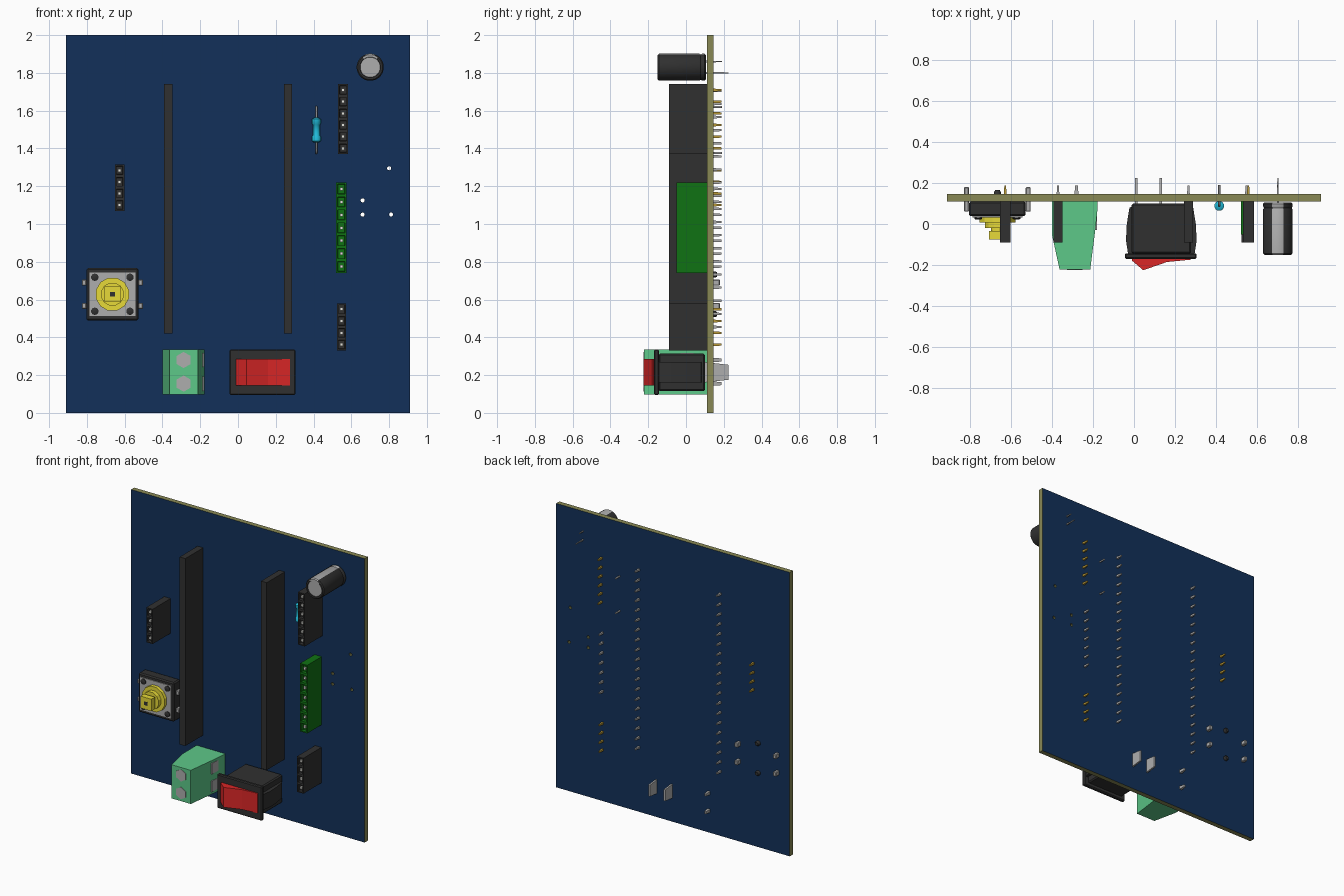
import bpy, bmesh, math
from mathutils import Matrix, Vector

if "Cube" in bpy.data.objects:
    bpy.data.objects.remove(bpy.data.objects["Cube"])


def mat(name, r, g, b):
    m = bpy.data.materials.new(name)
    m.diffuse_color = (r, g, b, 1)
    m.use_nodes = True
    m.node_tree.nodes["Principled BSDF"].inputs["Base Color"].default_value = m.diffuse_color
    return m


BLUE = mat("board_blue", 0.006, 0.03, 0.1)
OLIVE = mat("board_core", 0.25, 0.25, 0.09)
BLACK = mat("black_plastic", 0.03, 0.03, 0.03)
SILVER = mat("silver", 0.42, 0.42, 0.42)
PALE = mat("pale_metal", 0.8, 0.8, 0.75)
GOLD = mat("gold", 0.5, 0.33, 0.04)
GREEN = mat("dark_green", 0.005, 0.17, 0.007)
MINT = mat("mint_green", 0.11, 0.58, 0.25)
RED = mat("red", 0.7, 0.02, 0.02)
YELLOW = mat("yellow", 0.8, 0.7, 0.04)
CYAN = mat("cyan", 0.015, 0.5, 0.7)

FACE, BACK = 0.11, 0.145      # front and back planes of the board


def finish(name, bm, *mats):
    bmesh.ops.recalc_face_normals(bm, faces=bm.faces)
    me = bpy.data.meshes.new(name)
    bm.to_mesh(me)
    bm.free()
    for m in mats:
        me.materials.append(m)
    ob = bpy.data.objects.new(name, me)
    bpy.context.collection.objects.link(ob)
    return ob


def add_box(bm, x0, x1, y0, y1, z0, z1):
    mtx = Matrix.Translation(((x0 + x1) / 2, (y0 + y1) / 2, (z0 + z1) / 2)) @ \
        Matrix.Diagonal((x1 - x0, y1 - y0, z1 - z0, 1))
    return bmesh.ops.create_cube(bm, size=1, matrix=mtx)["verts"]


def box(name, m, *dims, bevel=0):
    bm = bmesh.new()
    add_box(bm, *dims)
    if bevel:
        bmesh.ops.bevel(bm, geom=bm.edges[:], offset=bevel, segments=1, affect='EDGES')
    return finish(name, bm, m)


def lathe(name, m, centre, axis, profile, sides=16, smooth=True):
    # profile: (radius, distance along axis)
    bm = bmesh.new()
    q = Vector((0, 0, 1)).rotation_difference(Vector(axis))
    rings = []
    for r, d in profile:
        rings.append([bm.verts.new(Vector(centre) + q @ Vector(
            (r * math.cos(a), r * math.sin(a), d)))
            for a in (2 * math.pi * (i + 0.5) / sides for i in range(sides))])
    for a, b in zip(rings, rings[1:]):
        for i in range(sides):
            j = (i + 1) % sides
            bm.faces.new((a[i], a[j], b[j], b[i]))
    bm.faces.new(rings[0])
    bm.faces.new(rings[-1])
    ob = finish(name, bm, m)
    if smooth:
        bpy.context.view_layer.objects.active = ob
        ob.select_set(True)
        bpy.ops.object.shade_smooth_by_angle(angle=math.radians(40))
        ob.select_set(False)
    return ob


def prism(name, m, pts, z0, z1):
    # extrude an (x, y) outline upwards
    bm = bmesh.new()
    f = bm.faces.new([bm.verts.new((x, y, z0)) for x, y in pts])
    new = bmesh.ops.extrude_face_region(bm, geom=[f])["geom"]
    bmesh.ops.translate(bm, vec=(0, 0, z1 - z0),
                        verts=[v for v in new if isinstance(v, bmesh.types.BMVert)])
    return finish(name, bm, m)


def pins(name, m, places, y0, y1, w=0.009):
    # small pins with pointed tips
    bm = bmesh.new()
    for x, z in places:
        for v in add_box(bm, x - w, x + w, y0, y1, z - w, z + w):
            if v.co.y > (y0 + y1) / 2:
                v.co.x = x + (v.co.x - x) * 0.45
                v.co.z = z + (v.co.z - z) * 0.6
    return finish(name, bm, m)


def header(name, m, pin_m, x0, x1, y0, z0, z1, n, sockets=True):
    # socket strip with one recessed opening per pin
    bm = bmesh.new()
    add_box(bm, x0, x1, y0, FACE, z0, z1)
    step = (z1 - z0) / n
    xm = (x0 + x1) / 2
    places = [(xm, z0 + step * (i + 0.5)) for i in range(n)]
    if sockets:
        for i in range(1, n):
            bmesh.ops.bisect_plane(bm, geom=bm.verts[:] + bm.edges[:] + bm.faces[:],
                                   plane_co=(0, 0, z0 + step * i), plane_no=(0, 0, 1))
        bmesh.ops.recalc_face_normals(bm, faces=bm.faces)
        front = [f for f in bm.faces if f.normal.y < -0.9]
        bmesh.ops.inset_individual(bm, faces=front, thickness=0.011)
        bmesh.ops.inset_individual(bm, faces=front, thickness=0.003, depth=-0.02)
        contacts = bmesh.new()
        for x, z in places:
            add_box(contacts, x - 0.008, x + 0.008, y0 + 0.008, y0 + 0.03, z - 0.008, z + 0.008)
        finish(name + "_contacts", contacts, PALE)
    finish(name, bm, m)
    pins(name + "_pins", pin_m, places, FACE, 0.187)


# circuit board with four through holes
board = box("circuit_board", BLUE, -0.91, 0.91, FACE, BACK, 0, 2)
bm = bmesh.new()
for x, z in ((0.80, 1.295), (0.66, 1.125), (0.66, 1.05), (0.81, 1.05)):
    bmesh.ops.create_cone(bm, cap_ends=True, segments=10, radius1=0.011, radius2=0.011, depth=0.2,
                          matrix=Matrix.Translation((x, 0.13, z)) @ Matrix.Rotation(math.pi / 2, 4, 'X'))
cutter = finish("hole_cutter", bm)
mod = board.modifiers.new("holes", 'BOOLEAN')
mod.object, mod.operation, mod.solver = cutter, 'DIFFERENCE', 'EXACT'
bpy.context.view_layer.objects.active = board
bpy.ops.object.modifier_apply(modifier="holes")
bpy.data.objects.remove(cutter)
board.data.materials.clear()
board.data.materials.append(BLUE)
board.data.materials.append(OLIVE)
for p in board.data.polygons:
    p.material_index = 0 if abs(p.normal.y) > 0.5 else 1

# socket strips
header("long_strip_left", BLACK, SILVER, -0.392, -0.348, -0.09, 0.42, 1.74, 19, False)
header("long_strip_right", BLACK, SILVER, 0.243, 0.287, -0.09, 0.42, 1.74, 19, False)
header("header_top_right", BLACK, GOLD, 0.53, 0.583, -0.09, 1.37, 1.74, 6)
header("header_bottom_right", BLACK, GOLD, 0.523, 0.573, -0.09, 0.33, 0.58, 4)
header("header_left", BLACK, GOLD, -0.652, -0.602, -0.09, 1.07, 1.315, 4)
header("green_header", GREEN, SILVER, 0.52, 0.575, -0.05, 0.74, 1.22, 7)

# capacitor with pale stripe along its top
cap = lathe("capacitor", BLACK, (0.70, 0, 1.83), (0, -1, 0),
            [(0.066, -0.105), (0.072, -0.098), (0.072, -0.085), (0.068, -0.078), (0.072, -0.071),
             (0.072, 0.143), (0.066, 0.15), (0.055, 0.15), (0.053, 0.146)], 24)
cap.data.materials.append(SILVER)
for p in cap.data.polygons:
    d = p.center - Vector((0.70, p.center.y, 1.83))
    if (p.center.y < -0.14 and d.length < 0.02) or (d.z > 0.04 and abs(d.x) < 0.03):
        p.material_index = 1
pins("capacitor_lead_long", SILVER, [(0.70, 1.80)], 0.10, 0.225, 0.005)
pins("capacitor_lead_short", SILVER, [(0.70, 1.86)], 0.10, 0.19, 0.005)

# resistor and its bent leads
lathe("resistor_body", CYAN, (0.415, 0.088, 1.497), (0, 0, 1),
      [(0.012, -0.066), (0.024, -0.058), (0.024, -0.034), (0.019, -0.028), (0.019, 0.028),
       (0.024, 0.034), (0.024, 0.058), (0.012, 0.066)], 12)
cu = bpy.data.curves.new("resistor_lead", 'CURVE')
cu.dimensions, cu.bevel_depth, cu.bevel_resolution, cu.use_fill_caps = '3D', 0.006, 1, True
sp = cu.splines.new('POLY')
path = [(0.19, 1.375), (0.1, 1.375), (0.088, 1.39), (0.088, 1.605), (0.1, 1.62), (0.19, 1.62)]
sp.points.add(len(path) - 1)
for pt, (y, z) in zip(sp.points, path):
    pt.co = (0.415, y, z, 1)
cu.materials.append(SILVER)
bpy.context.collection.objects.link(bpy.data.objects.new("resistor_lead", cu))

# push button
bx, bz = -0.665, 0.628
box("button_base", BLACK, bx - 0.138, bx + 0.138, 0.038, FACE, bz - 0.138, bz + 0.138, bevel=0.008)
box("button_plate", SILVER, bx - 0.122, bx + 0.122, 0.032, 0.05, bz - 0.115, bz + 0.115)
for i, (sx, sz) in enumerate(((-1, -1), (-1, 1), (1, -1), (1, 1))):
    lathe(f"button_rivet_{i}", BLACK, (bx + sx * 0.093, 0.032, bz + sz * 0.09), (0, -1, 0),
          [(0.02, -0.01), (0.02, 0.006), (0.014, 0.01)], 10)
    xo = bx + sx * 0.15
    box(f"button_leg_{i}", SILVER, xo - 0.012, xo + 0.012, 0.06, 0.18,
        bz + sz * 0.062 - 0.016, bz + sz * 0.062 + 0.016, bevel=0.004)
for i, s in enumerate((-1, 1)):
    lathe(f"button_post_{i}", BLACK, (bx, 0.1, bz + s * 0.105), (0, 1, 0),
          [(0.018, 0), (0.018, 0.055), (0.012, 0.065)], 8)
lathe("button_cap", YELLOW, (bx, 0, bz), (0, -1, 0),
      [(0.09, -0.035), (0.09, -0.008), (0.062, -0.008), (0.062, 0.02), (0.032, 0.02), (0.032, 0.042)],
      12, False)
box("button_stem", YELLOW, bx - 0.042, bx + 0.042, -0.075, -0.035, bz - 0.042, bz + 0.042)
lathe("button_stem_socket", BLACK, (bx, -0.075, bz), (0, -1, 0), [(0.018, 0), (0.018, 0.001)], 4, False)

# screw terminal
prism("terminal_block", MINT,
      [(-0.4, FACE), (-0.178, FACE), (-0.178, 0.07), (-0.185, 0), (-0.213, -0.222),
       (-0.362, -0.222), (-0.4, -0.05)], 0.098, 0.335)
for i, z in enumerate((0.155, 0.28)):
    lathe(f"terminal_screw_{i}", SILVER, (-0.288, -0.22, z), (0, -1, 0), [(0.043, -0.01), (0.043, 0.005)], 6, False)
    box(f"terminal_wire_entry_{i}", SILVER, -0.24, -0.181, -0.03, 0.05, z - 0.038, z + 0.038)
pins("terminal_pins", SILVER, [(-0.28, 0.155), (-0.28, 0.28)], 0.1, 0.187, 0.014)

# rocker switch
box("switch_flange", BLACK, -0.045, 0.305, -0.17, -0.143, 0.095, 0.335, bevel=0.006)
box("switch_body", BLACK, -0.012, 0.278, -0.145, 0.1, 0.115, 0.315, bevel=0.008)
for name, sx in (("left", -1), ("right", 1)):
    prism(f"switch_clip_{name}", BLACK,
          [(0.133 + sx * a, y) for a, y in ((0.14, 0.085), (0.155, 0.08), (0.168, 0.0), (0.172, -0.08),
                                           (0.162, -0.145), (0.14, -0.145))], 0.16, 0.27)
prism("switch_rocker", RED,
      [(-0.01, -0.16), (-0.01, -0.178), (0.045, -0.225), (0.16, -0.185), (0.275, -0.174), (0.275, -0.16)],
      0.145, 0.285)
for i, x in enumerate((0.01, 0.13)):
    bm = bmesh.new()
    for v in add_box(bm, x - 0.006, x + 0.006, 0.09, 0.225, 0.16, 0.27):
        if v.co.y > 0.2:
            v.co.z = 0.215 + (v.co.z - 0.215) * 0.72
    finish(f"switch_blade_{i}", bm, SILVER)
